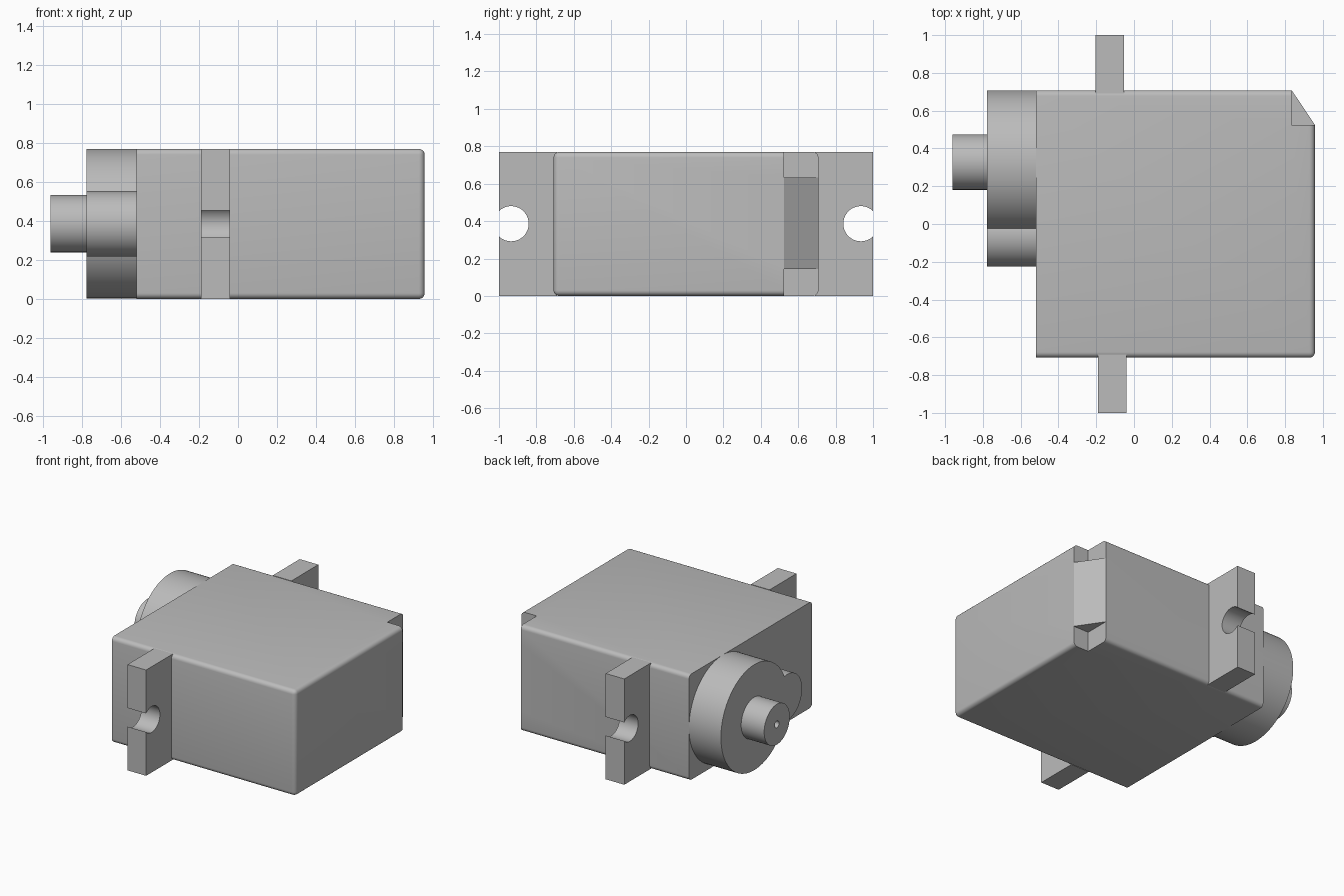
import bpy, bmesh, math
from mathutils import Matrix, Vector

cube = bpy.data.objects.get("Cube")
if cube:
    bpy.data.objects.remove(cube, do_unlink=True)

MID_Z = 0.386
HEIGHT = 0.77

grey = bpy.data.materials.new("plain grey")
grey.use_nodes = True
colour = (0.5, 0.5, 0.5, 1)
grey.diffuse_color = colour
grey.node_tree.nodes["Principled BSDF"].inputs["Base Color"].default_value = colour


def finish(name, bm):
    bmesh.ops.recalc_face_normals(bm, faces=bm.faces)
    mesh = bpy.data.meshes.new(name)
    bm.to_mesh(mesh)
    bm.free()
    mesh.materials.append(grey)
    obj = bpy.data.objects.new(name, mesh)
    bpy.context.collection.objects.link(obj)
    return obj


def box(name, low, high, radius=0):
    """Box between two corners; radius rounds every edge not on the -x side."""
    low, high = Vector(low), Vector(high)
    bm = bmesh.new()
    bmesh.ops.create_cube(bm, size=1)
    for v in bm.verts:
        v.co = (low + high) / 2 + v.co * (high - low)
    if radius:
        edges = [e for e in bm.edges if max(v.co.x for v in e.verts) > low.x + 0.01]
        bmesh.ops.bevel(bm, geom=edges, offset=radius, segments=5,
                        profile=0.5, affect='EDGES')
    return finish(name, bm)


def rod(name, x0, x1, y, radius, sides=64):
    """Cylinder lying along x."""
    bm = bmesh.new()
    place = Matrix.Translation(((x0 + x1) / 2, y, MID_Z)) @ Matrix.Rotation(math.pi / 2, 4, 'Y')
    bmesh.ops.create_cone(bm, cap_ends=True, segments=sides, radius1=radius,
                          radius2=radius, depth=x1 - x0, matrix=place)
    return finish(name, bm)


def prism(name, outline, z0, z1):
    """Upright prism from an xy outline."""
    bm = bmesh.new()
    face = bm.faces.new([bm.verts.new((x, y, z0)) for x, y in outline])
    new = bmesh.ops.extrude_face_region(bm, geom=[face])["geom"]
    bmesh.ops.translate(bm, vec=(0, 0, z1 - z0),
                        verts=[g for g in new if isinstance(g, bmesh.types.BMVert)])
    return finish(name, bm)


def combine(target, tool, operation='DIFFERENCE'):
    mod = target.modifiers.new("combine", 'BOOLEAN')
    mod.operation, mod.object, mod.solver = operation, tool, 'EXACT'
    bpy.context.view_layer.objects.active = target
    bpy.ops.object.modifier_apply(modifier=mod.name)
    bpy.data.objects.remove(tool, do_unlink=True)


# Rounded case with a stepped, chamfered rear corner
case = box("case", (-0.52, -0.708, 0), (0.958, 0.708, HEIGHT), 0.03)
NX, NY = 0.835, 0.525
for z0, z1 in ((-0.1, 0.145), (0.632, 0.9)):
    combine(case, box("corner_step_cutter", (NX, NY, z0), (1.1, 0.9, z1)))
slope = (0.708 - NY) / (0.958 - NX)
chamfer = [(NX - 0.1, 0.708 + 0.1 * slope), (1.058, NY - 0.1 * slope), (1.2, 1)]
combine(case, prism("corner_chamfer_cutter", chamfer, 0.14, 0.64))

# Mounting ears with open screw holes
ears = []
for name, side, x in (("front_ear", -1, -0.19), ("back_ear", 1, -0.203)):
    y0, y1 = sorted((side * 0.69, side * 1.0))
    ear = box(name, (x, y0, 0), (x + 0.15, y1, HEIGHT))
    combine(ear, rod("screw_hole_cutter", -0.4, 0.2, side * 0.935, 0.094))
    ears.append(ear)

# Gear housing: large round boss merged with a smaller one
housing = rod("gear_housing", -0.777, -0.5, 0.324, 0.384, 96)
combine(housing, rod("small_boss", -0.777, -0.5, -0.057, 0.168), 'UNION')

# Output shaft with a small screw hole
shaft = rod("output_shaft", -0.962, -0.77, 0.328, 0.147)
combine(shaft, rod("shaft_hole_cutter", -1.1, -0.82, 0.328, 0.025, 24))

# Smooth the rounded surfaces, keep hard edges
bpy.ops.object.select_all(action='DESELECT')
for obj in [case, housing, shaft] + ears:
    obj.select_set(True)
bpy.context.view_layer.objects.active = case
bpy.ops.object.shade_smooth_by_angle(angle=math.radians(30))
